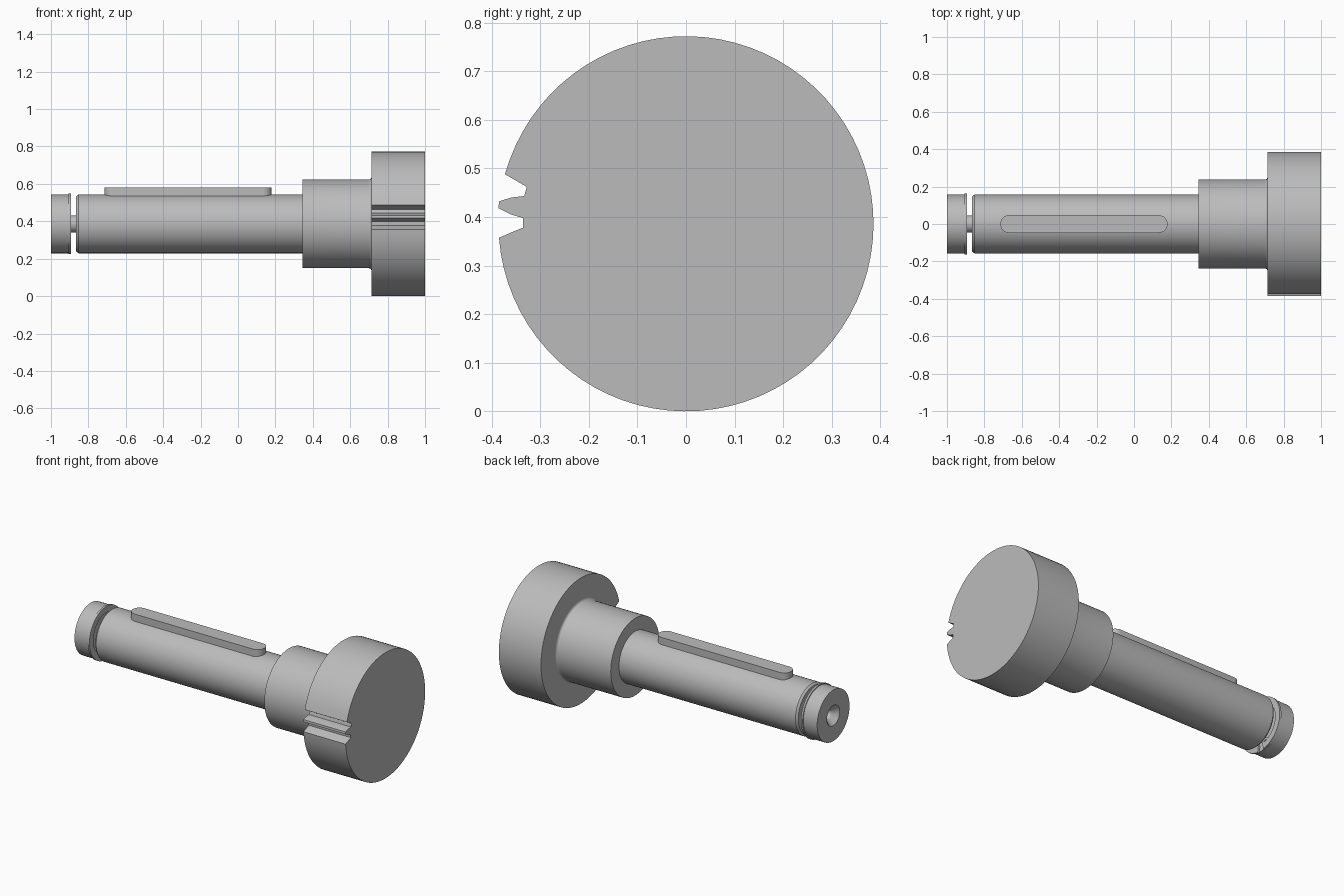
import bpy, bmesh, math

if "Cube" in bpy.data.objects:
    bpy.data.objects.remove(bpy.data.objects["Cube"])

AXIS_Z = 0.386   # height of the shaft axis
SEG = 72

steel = bpy.data.materials.new("grey_steel")
steel.diffuse_color = (0.5, 0.5, 0.5, 1)
steel.use_nodes = True
steel.node_tree.nodes["Principled BSDF"].inputs["Base Color"].default_value = steel.diffuse_color


def finish(bm, name):
    bmesh.ops.recalc_face_normals(bm, faces=bm.faces)
    mesh = bpy.data.meshes.new(name)
    bm.to_mesh(mesh)
    bm.free()
    mesh.materials.append(steel)
    ob = bpy.data.objects.new(name, mesh)
    ob.location.z = AXIS_Z
    bpy.context.collection.objects.link(ob)
    bpy.ops.object.select_all(action='DESELECT')
    ob.select_set(True)
    bpy.context.view_layer.objects.active = ob
    bpy.ops.object.shade_smooth_by_angle(angle=math.radians(30))
    return ob


def lathe(name, profile):
    """Turn (x, radius) points around the shaft axis."""
    bm = bmesh.new()
    verts = [bm.verts.new((x, 0, r)) for x, r in profile]
    edges = [bm.edges.new(pair) for pair in zip(verts, verts[1:])]
    bmesh.ops.spin(bm, geom=verts + edges, cent=(0, 0, 0), axis=(1, 0, 0),
                   angle=math.tau, steps=SEG)
    bmesh.ops.remove_doubles(bm, verts=bm.verts, dist=1e-5)
    return finish(bm, name)


def extrude(name, outline, direction):
    """Extrude a closed flat outline along a vector."""
    bm = bmesh.new()
    face = bm.faces.new([bm.verts.new(p) for p in outline])
    new = bmesh.ops.extrude_face_region(bm, geom=[face])["geom"]
    bmesh.ops.translate(bm, vec=direction,
                        verts=[v for v in new if isinstance(v, bmesh.types.BMVert)])
    return finish(bm, name)


def arc(cx, cy, r, a0, a1, n):
    return [(cx + r * math.cos(a0 + (a1 - a0) * i / n),
             cy + r * math.sin(a0 + (a1 - a0) * i / n)) for i in range(n + 1)]


# End cap with a centre-drilled hole
lathe("end_cap", [(-0.94, 0), (-0.94, 0.025), (-0.965, 0.03), (-1.0, 0.062),
                  (-1.0, 0.157), (-0.905, 0.157), (-0.905, 0)])

# Thin neck between cap and shaft
lathe("neck", [(-0.93, 0), (-0.93, 0.045), (-0.85, 0.045), (-0.85, 0)])

# Main shaft with a chamfered end
lathe("shaft", [(-0.865, 0), (-0.865, 0.147), (-0.853, 0.157),
                (0.36, 0.157), (0.36, 0)])

# Collar with a fillet running into the flange
fillet = [(x, r) for x, r in arc(0.699, 0.252, 0.015, -math.pi / 2, 0, 6)]
lathe("collar", [(0.345, 0), (0.345, 0.237)] + fillet + [(0.73, 0.252), (0.73, 0)])

# Flange disc with two notches on the front edge, leaving one tooth
notches = [(-0.373, 0.102), (-0.328, 0.076), (-0.333, 0.057), (-0.36, 0.054),
           (-0.385, 0.046), (-0.386, 0.032), (-0.36, 0.019), (-0.336, 0.012),
           (-0.335, -0.008), (-0.36, -0.018), (-0.385, -0.029)]
start = math.atan2(-0.029, -0.385)
end = math.atan2(0.102, -0.373)
rim = arc(0, 0, 0.386, start, end, SEG)[1:-1]
extrude("flange", [(0.714, y, z) for y, z in notches + rim], (0.286, 0, 0))

# Key with rounded ends, sunk in the shaft
key = (arc(0.133, 0, 0.047, -math.pi / 2, math.pi / 2, 14)
       + arc(-0.668, 0, 0.047, math.pi / 2, 1.5 * math.pi, 14))
extrude("key", [(x, y, 0.10) for x, y in key], (0, 0, 0.094))

# Retaining ring, open at the bottom
gap = 0.14
a0, a1 = -math.pi / 2 + gap, 1.5 * math.pi - gap
ring = arc(0, 0, 0.163, a0, a1, 60) + arc(0, 0, 0.125, a1, a0, 60)
extrude("retaining_ring", [(-0.906, y, z) for y, z in ring], (0.012, 0, 0))

# Ring lugs with plier holes
for side, label in ((-1, "left"), (1, "right")):
    bm = bmesh.new()
    cy, cz = side * 0.042, -0.122
    n = 20
    loops = []
    for x, r in ((-0.906, 0.024), (-0.894, 0.024), (-0.894, 0.011), (-0.906, 0.011)):
        loops.append([bm.verts.new((x, y, z)) for y, z in arc(cy, cz, r, 0, math.tau, n)[:-1]])
    for a, b in zip(loops, loops[1:] + loops[:1]):
        for i in range(n):
            j = (i + 1) % n
            bm.faces.new((a[i], a[j], b[j], b[i]))
    finish(bm, "ring_lug_" + label)
